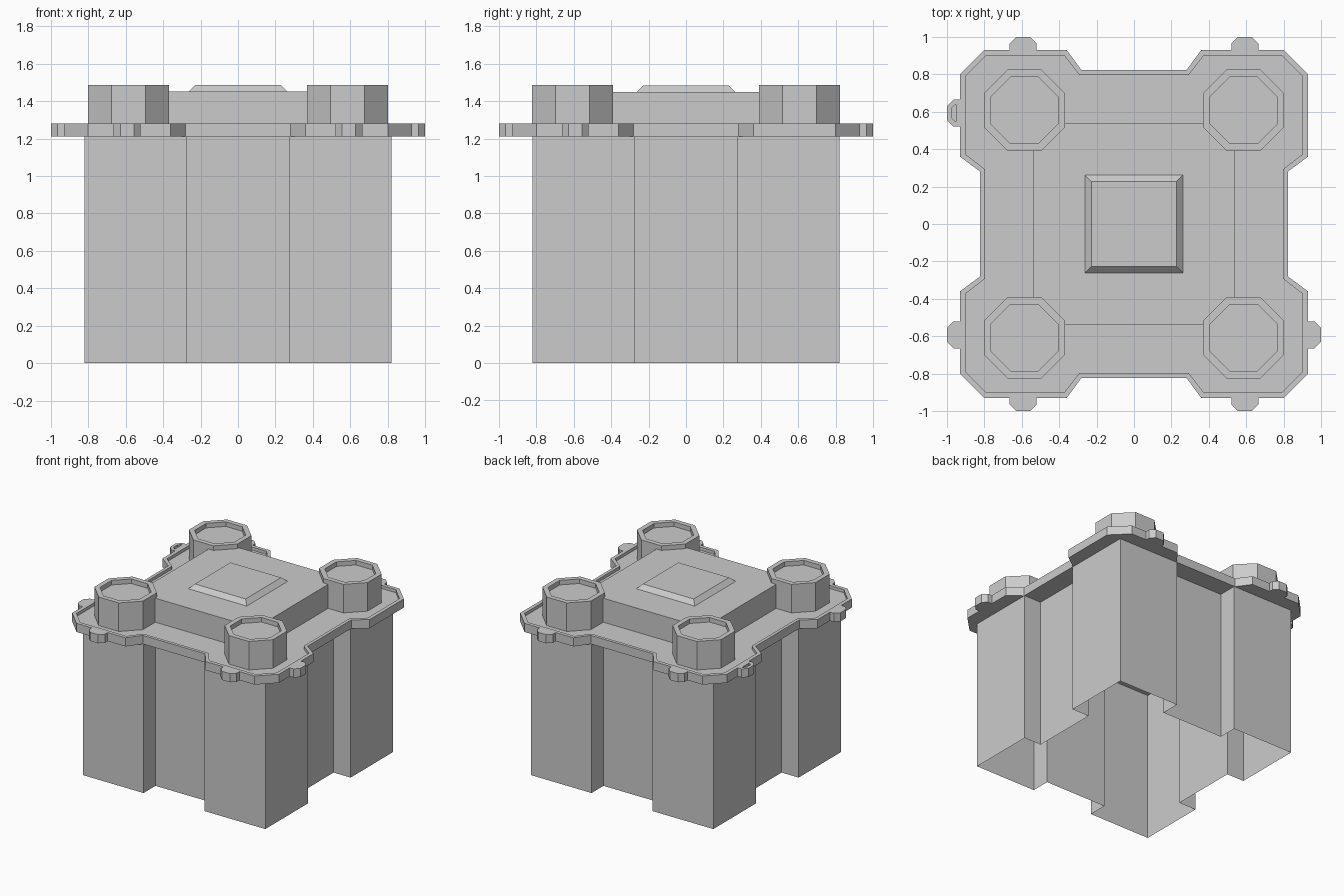
import bpy, bmesh
from math import pi, cos, sin

if "Cube" in bpy.data.objects:
    bpy.data.objects.remove(bpy.data.objects["Cube"])


def finish(name, bm, fix=True):
    if fix:
        bmesh.ops.recalc_face_normals(bm, faces=bm.faces)
    me = bpy.data.meshes.new(name)
    bm.to_mesh(me)
    bm.free()
    ob = bpy.data.objects.new(name, me)
    bpy.context.collection.objects.link(ob)
    return ob


def loft(name, rings, bottom=True, top=True):
    """Bridge a stack of (outline, z) rings that share a vertex count."""
    bm = bmesh.new()
    loops = [[bm.verts.new((x, y, z)) for x, y in pts] for pts, z in rings]
    n = len(loops[0])
    for a, b in zip(loops, loops[1:]):
        for i in range(n):
            j = (i + 1) % n
            bm.faces.new((a[i], a[j], b[j], b[i]))
    if bottom:
        bm.faces.new(loops[0][::-1])
    if top:
        bm.faces.new(loops[-1])
    return finish(name, bm, bottom and top)


def tray(name, outer, inner, z0, z1, floor):
    """Solid with a raised rim and a sunken top."""
    return loft(name, [(outer, z0), (outer, z1), (inner, z1), (inner, floor)])


def turn(pts, k):
    for _ in range(k):
        pts = [(-y, x) for x, y in pts]
    return pts


def four_fold(side):
    return [p for k in range(4) for p in turn(side, k)]


def square(h):
    return [(-h, -h), (h, -h), (h, h), (-h, h)]


def octagon(cx, cy, apothem):
    r = apothem / cos(pi / 8)
    return [(cx + r * cos(pi / 8 + i * pi / 4), cy + r * sin(pi / 8 + i * pi / 4))
            for i in range(8)]


# Hollow walls, open underneath, with a recess in each side
wall = four_fold([(.667, -.275), (.667, .275), (.82, .275), (.82, .82), (.275, .82)])
loft("walls", [(wall, 0), (wall, 1.21)], bottom=False, top=False)

# Roof slab with a thin raised rim
outer = four_fold([(.822, -.28), (.822, .28), (.93, .36), (.93, .80), (.80, .93), (.36, .93)])
inner = four_fold([(.796, -.292), (.796, .292), (.90, .373), (.90, .788), (.788, .90), (.373, .90)])
tray("roof_slab", outer, inner, 1.21, 1.28, 1.255)

# Raised centre block and bevelled cap
loft("centre_block", [(square(.537), 1.25), (square(.537), 1.45)])
loft("centre_cap", [(square(.263), 1.445), (square(.263), 1.45), (square(.228), 1.485)])

# Octagonal corner turrets with sunken tops
for sx in (-1, 1):
    for sy in (-1, 1):
        c = (sx * .585, sy * .607)
        tray("corner_turret", octagon(*c, .217), octagon(*c, .178), 1.25, 1.487, 1.45)

# Small lugs on the slab edge (none on the back half of the right side)
for k in range(4):
    for s in (-.592, .592):
        if k == 0 and s > 0:
            continue
        lug = [(.915, s - .072), (.965, s - .072), (1.0, s - .036),
               (1.0, s + .036), (.965, s + .072), (.915, s + .072)]
        if k == 2 and s < 0:
            # The back lug on the left side has a small pocket on top
            pocket = [(.95, s - .045), (.955, s - .045), (.975, s - .025),
                      (.975, s + .025), (.955, s + .045), (.95, s + .045)]
            tray("pocket_lug", turn(lug, k), turn(pocket, k), 1.21, 1.28, 1.25)
        else:
            loft("edge_lug", [(turn(lug, k), 1.21), (turn(lug, k), 1.28)])
